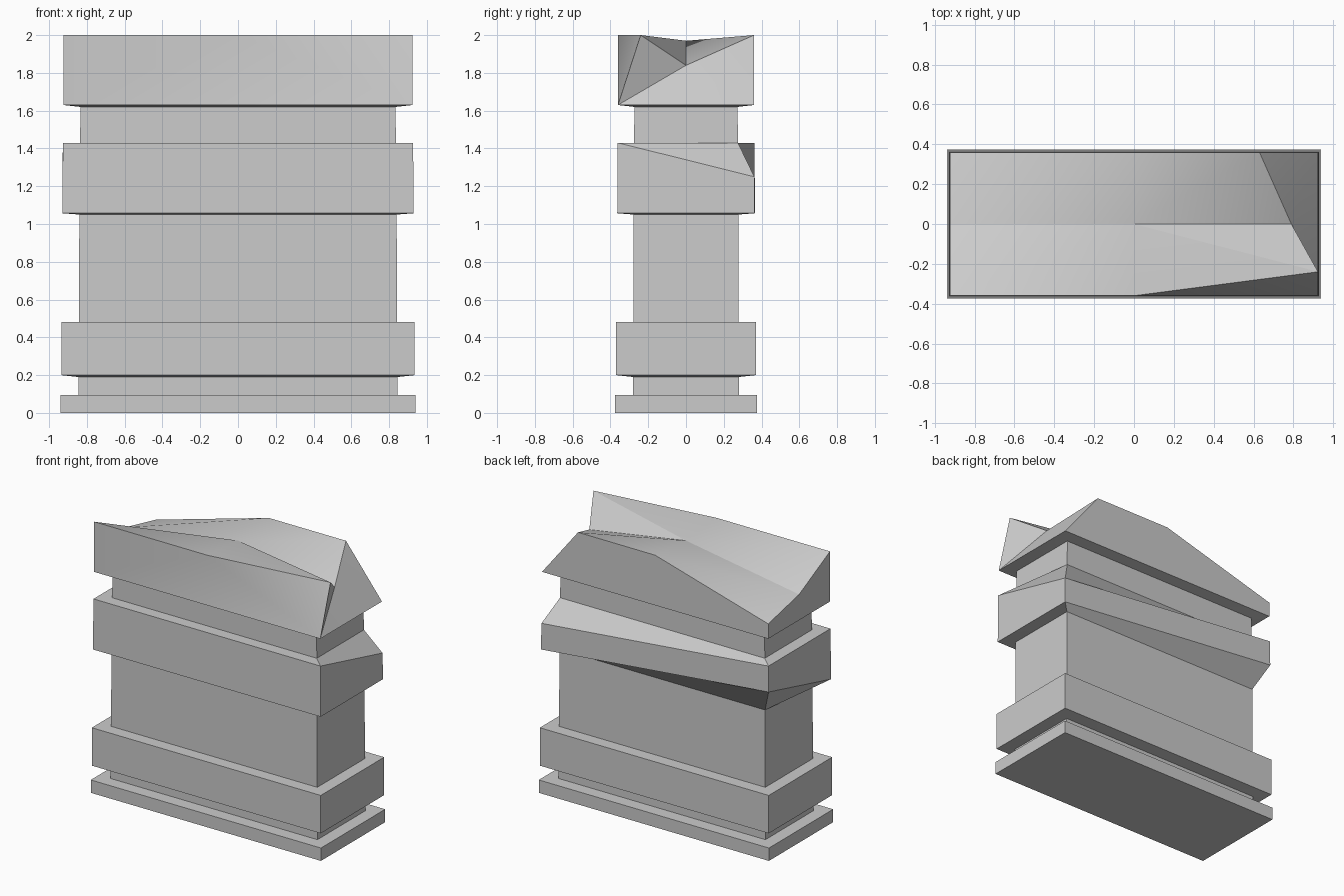
import bpy, bmesh

if "Cube" in bpy.data.objects:
    bpy.data.objects.remove(bpy.data.objects["Cube"])


def finish(name, bm):
    bmesh.ops.recalc_face_normals(bm, faces=bm.faces[:])
    mesh = bpy.data.meshes.new(name)
    bm.to_mesh(mesh)
    bm.free()
    ob = bpy.data.objects.new(name, mesh)
    bpy.context.collection.objects.link(ob)
    return ob


# Banded wall body: rectangular rings (half width, half depth, height),
# with optional height changes for single chipped corners.
# Corners: 0 front left, 1 front right, 2 back right, 3 back left
rings = [
    (0.94, 0.375, 0.0, {}), (0.94, 0.375, 0.095, {}),
    (0.845, 0.28, 0.095, {}), (0.845, 0.28, 0.19, {}),
    (0.935, 0.37, 0.20, {}), (0.935, 0.37, 0.48, {}),
    (0.842, 0.278, 0.48, {}), (0.84, 0.277, 1.05, {}),
    (0.93, 0.364, 1.057, {3: 1.24}), (0.927, 0.362, 1.43, {2: 1.25}),
    (0.836, 0.275, 1.43, {}), (0.834, 0.273, 1.62, {}),
    (0.924, 0.36, 1.63, {}),
]
signs = [(-1, -1), (1, -1), (1, 1), (-1, 1)]
bm = bmesh.new()
prev = None
for hx, hy, z, chips in rings:
    ring = [bm.verts.new((sx * hx, sy * hy, chips.get(i, z)))
            for i, (sx, sy) in enumerate(signs)]
    if prev is None:
        bm.faces.new(ring[::-1])
    else:
        for i in range(4):
            j = (i + 1) % 4
            bm.faces.new((prev[i], prev[j], ring[j], ring[i]))
    prev = ring

# Broken top course, continuing from the last ring of the body
fl, fr, br, bl = prev
X, Y = 0.924, 0.36
heights = [
    [(-X, -Y, 2.0), (0, -Y, 2.0), (X, -0.24, 2.0)],
    [(-X, 0, 1.82), (0, 0, 1.97), (0.79, 0, 1.84)],
    [(-X, Y, 1.74), (0, Y, 2.0), (0.63, Y, 2.0)],
]
g = [[bm.verts.new(p) for p in row] for row in heights]
top = [
    # worn upper surface
    (g[0][0], g[0][1], g[1][1]), (g[0][0], g[1][1], g[1][0]),
    (g[0][1], g[0][2], g[1][1]), (g[0][2], g[1][2], g[1][1]),
    (g[1][0], g[1][1], g[2][1]), (g[1][0], g[2][1], g[2][0]),
    (g[1][1], g[1][2], g[2][2]), (g[1][1], g[2][2], g[2][1]),
    # front and its chipped edge
    (fl, fr, g[0][1], g[0][0]), (fr, g[0][2], g[0][1]),
    # broken right end
    (fr, br, g[1][2]), (fr, g[1][2], g[0][2]), (br, g[2][2], g[1][2]),
    # back and left end
    (br, bl, g[2][0], g[2][1], g[2][2]),
    (bl, fl, g[0][0], g[1][0], g[2][0]),
]
for f in top:
    face = bm.faces.new(f)
wall = finish("ruined_wall", bm)

# Soft shading only across the shallow worn top
bpy.context.view_layer.objects.active = wall
wall.select_set(True)
bpy.ops.object.shade_smooth_by_angle(angle=0.45)
